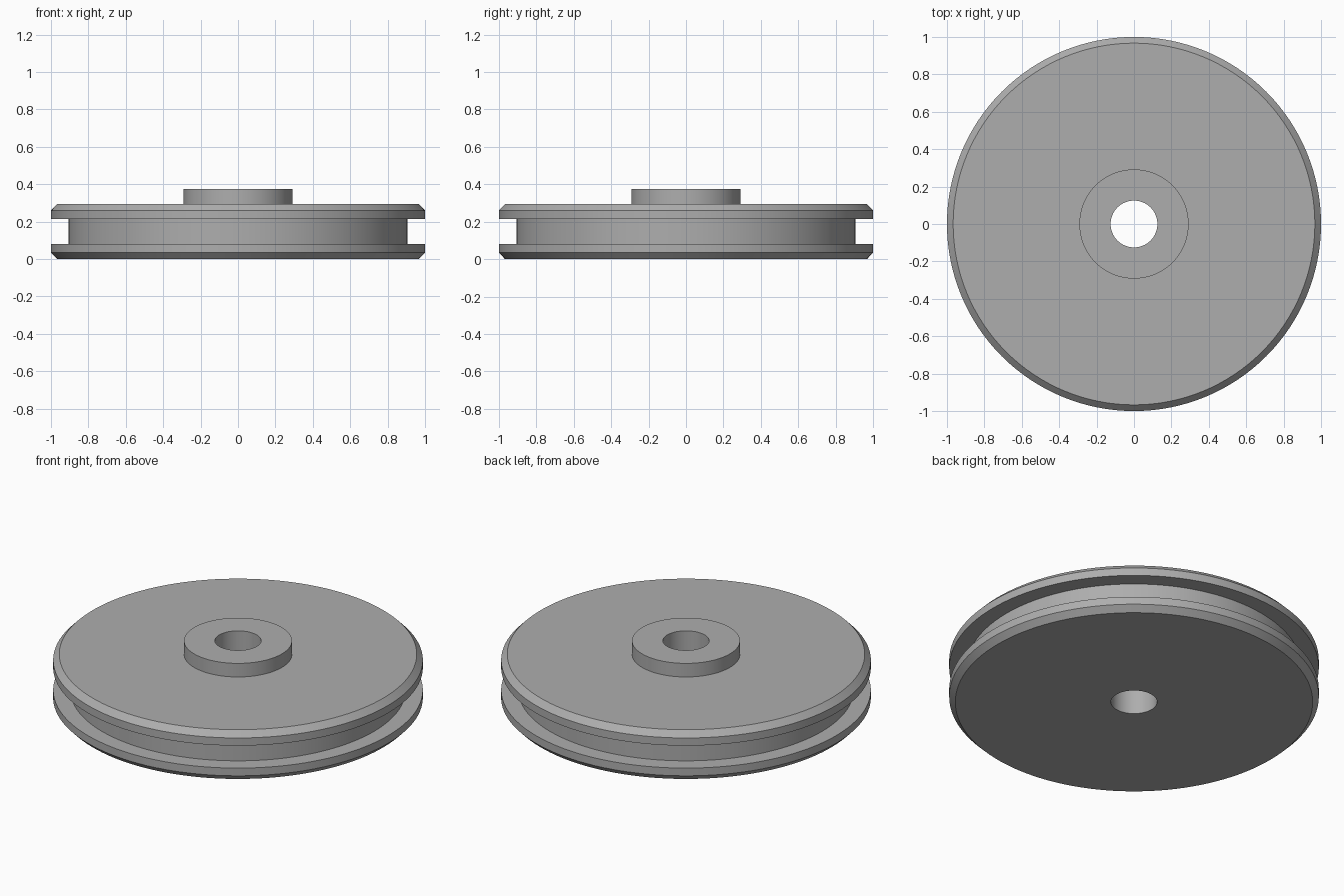
import bpy
import bmesh
import math

SEGMENTS = 128

# Remove the default cube
cube = bpy.data.objects.get("Cube")
if cube:
    bpy.data.objects.remove(cube, do_unlink=True)

# Single plain grey material
GREY = (0.42, 0.42, 0.42, 1.0)
grey = bpy.data.materials.new("plain_grey")
grey.use_nodes = True
grey.diffuse_color = GREY
grey.node_tree.nodes["Principled BSDF"].inputs["Base Color"].default_value = GREY


def lathe(name, profile):
    """Revolve a closed (radius, height) profile around the z axis."""
    bm = bmesh.new()
    verts = [bm.verts.new((r, 0, z)) for r, z in profile]
    edges = [bm.edges.new((a, b)) for a, b in zip(verts, verts[1:] + verts[:1])]
    bmesh.ops.spin(bm, geom=verts + edges, cent=(0, 0, 0), axis=(0, 0, 1),
                   angle=math.tau, steps=SEGMENTS, use_duplicate=False)
    bmesh.ops.remove_doubles(bm, verts=bm.verts, dist=0.0001)
    bmesh.ops.recalc_face_normals(bm, faces=bm.faces)
    mesh = bpy.data.meshes.new(name)
    bm.to_mesh(mesh)
    bm.free()
    mesh.materials.append(grey)
    obj = bpy.data.objects.new(name, mesh)
    bpy.context.collection.objects.link(obj)
    bpy.ops.object.select_all(action="DESELECT")
    obj.select_set(True)
    bpy.context.view_layer.objects.active = obj
    bpy.ops.object.shade_smooth_by_angle(angle=math.radians(30))
    return obj


BORE, HUB, GROOVE, CHAMFER, RIM = 0.125, 0.292, 0.907, 0.967, 1.0

# Grooved wheel with chamfered flanges, raised hub and through bore
lathe("pulley_wheel", [
    (BORE, 0), (CHAMFER, 0), (RIM, 0.034), (RIM, 0.08),      # lower flange
    (GROOVE, 0.08), (GROOVE, 0.214),                         # groove
    (RIM, 0.214), (RIM, 0.26), (CHAMFER, 0.294),             # upper flange
    (HUB, 0.294), (HUB, 0.375), (BORE, 0.375),               # hub and bore
])
